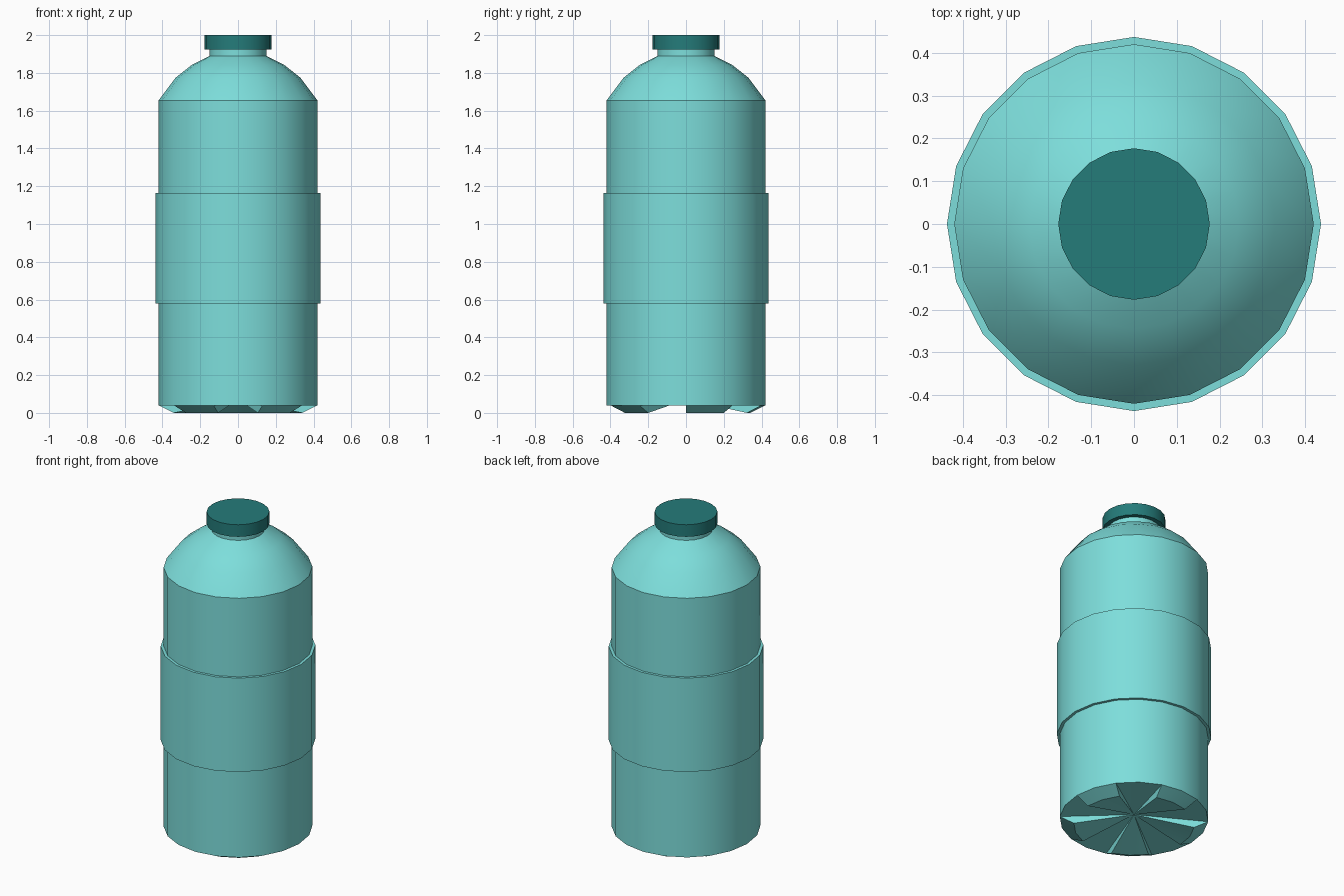
import bpy, bmesh, math

if "Cube" in bpy.data.objects:
    bpy.data.objects.remove(bpy.data.objects["Cube"])

SIDES = 20


def material(name, rgb):
    m = bpy.data.materials.new(name)
    m.diffuse_color = (*rgb, 1)
    m.use_nodes = True
    m.node_tree.nodes["Principled BSDF"].inputs["Base Color"].default_value = m.diffuse_color
    return m


light_teal = material("light teal", (0.205, 0.73, 0.71))
dark_teal = material("dark teal", (0.018, 0.20, 0.195))


def polar(r, i, z):
    a = 2 * math.pi * i / SIDES
    return (r * math.cos(a), r * math.sin(a), z)


def lathe(bm, profile, cap_bottom=True):
    """Revolve (radius, z) points, listed from bottom to top."""
    rings = [[bm.verts.new(polar(r, i, z)) for i in range(SIDES)] for r, z in profile]
    for low, high in zip(rings, rings[1:]):
        for i in range(SIDES):
            j = (i + 1) % SIDES
            bm.faces.new((low[i], low[j], high[j], high[i]))
    bm.faces.new(rings[-1])
    if cap_bottom:
        bm.faces.new(rings[0][::-1])
    return rings


def finish(bm, name, mat):
    bmesh.ops.recalc_face_normals(bm, faces=bm.faces)
    me = bpy.data.meshes.new(name)
    bm.to_mesh(me)
    bm.free()
    me.materials.append(mat)
    ob = bpy.data.objects.new(name, me)
    bpy.context.collection.objects.link(ob)
    bpy.ops.object.select_all(action='DESELECT')
    ob.select_set(True)
    bpy.context.view_layer.objects.active = ob
    bpy.ops.object.shade_smooth_by_angle(angle=math.radians(30))


# Bottle body: wall, domed shoulder and neck
bm = bmesh.new()
rings = lathe(bm, [(0.42, 0.04), (0.42, 1.655), (0.33, 1.775), (0.245, 1.842),
                   (0.15, 1.89), (0.15, 1.93)], cap_bottom=False)
rim = rings[0]

# Base: five radial feet, two segments wide, with valleys between them
centre = bm.verts.new((0, 0, 0.07))
foot = {i: bm.verts.new(polar(0.34, i, 0)) for i in range(SIDES) if i % 4 < 3}
valley = {i: bm.verts.new(polar(0.34, i, 0.046)) for i in range(SIDES) if i % 4 != 1}
for i in range(SIDES):
    j = (i + 1) % SIDES
    mid = foot if i % 4 < 2 else valley
    bm.faces.new((centre, mid[j], mid[i]))
    bm.faces.new((mid[i], mid[j], rim[j], rim[i]))
    if i % 4 in (0, 2):  # upright side wall of a foot
        bm.faces.new((centre, foot[i], rim[i], valley[i]))
finish(bm, "bottle_body", light_teal)

# Raised label band
bm = bmesh.new()
lathe(bm, [(0.437, 0.58), (0.437, 1.165)])
finish(bm, "label_band", light_teal)

# Screw cap
bm = bmesh.new()
lathe(bm, [(0.177, 1.925), (0.177, 2.0)])
finish(bm, "cap", dark_teal)
